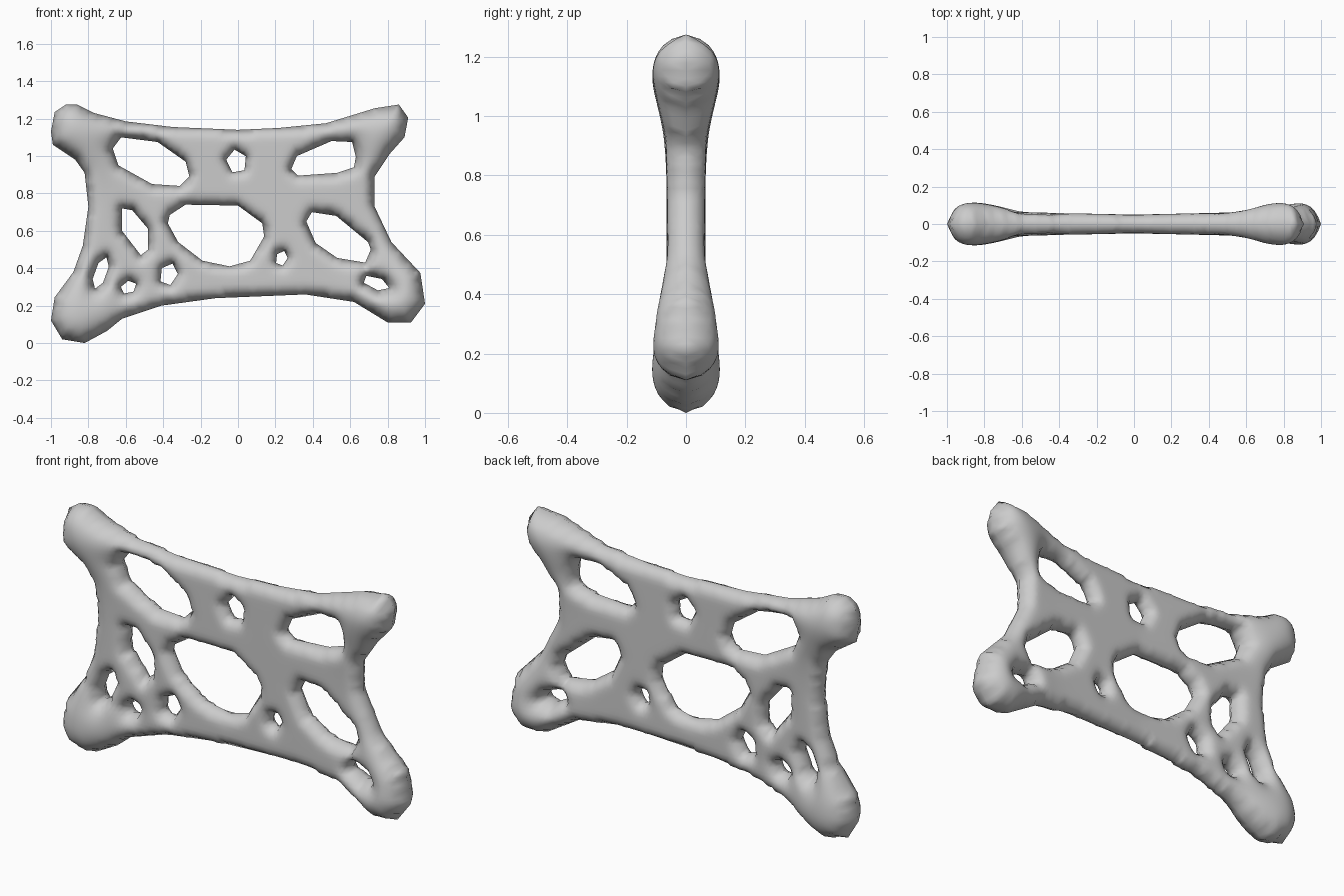
import bpy, math
from mathutils import Vector as V
from mathutils.geometry import delaunay_2d_cdt

if "Cube" in bpy.data.objects:
    bpy.data.objects.remove(bpy.data.objects["Cube"])

# Outer silhouette of the plate (x, z)
OUTLINE = [(-.98, 1.235), (-.92, 1.275), (-.86, 1.275), (-.77, 1.23), (-.6, 1.185),
           (-.35, 1.155), (0, 1.14), (.22, 1.15), (.47, 1.175), (.73, 1.255), (.86, 1.275),
           (.91, 1.205), (.89, 1.1), (.81, 1.01), (.73, .89), (.73, .73), (.82, .54),
           (.975, .375), (1, .21), (.925, .11), (.8, .11), (.62, .22), (.36, .26),
           (-.12, .24), (-.41, .2), (-.62, .13), (-.7, .065), (-.82, 0), (-.94, .02),
           (-1, .12), (-.98, .245), (-.88, .38), (-.83, .52), (-.8, .73), (-.82, .91),
           (-.87, .98), (-.99, 1.06), (-1, 1.13)]

# Large irregular windows
UPPER_LEFT = [(-.625, 1.1), (-.43, 1.075), (-.28, .97), (-.26, .89), (-.31, .84),
              (-.46, .85), (-.64, .95), (-.67, 1.04)]
UPPER_RIGHT = [(.5, 1.08), (.61, 1.075), (.63, .995), (.62, .94), (.53, .91),
               (.32, .895), (.285, .93), (.315, 1.0)]
CENTRE = [(-.28, .74), (0, .735), (.13, .64), (.14, .57), (.065, .44), (-.045, .41),
          (-.19, .44), (-.32, .54), (-.375, .64), (-.365, .685)]
LEFT = [(-.62, .72), (-.565, .71), (-.48, .61), (-.48, .5), (-.52, .47), (-.62, .6)]
RIGHT = [(.395, .7), (.525, .68), (.695, .54), (.71, .5), (.68, .43), (.53, .455),
         (.415, .535), (.365, .65)]

# Small windows: centre x, centre z, half length, half width, tilt in degrees, sides
SMALL = [(-.007, .97, .065, .056, 100, 5), (.233, .453, .042, .032, 70, 5),
         (-.734, .375, .09, .034, 70, 6), (-.585, .298, .045, .034, 25, 5),
         (-.371, .367, .062, .048, 70, 5), (.737, .32, .076, .034, -20, 5)]

# Knob centres
KNOBS = [V((-.87, 1.14)), (V((.8, 1.15))), V((.88, .23)), V((-.86, .14))]


def small_window(cx, cz, a, b, tilt, n):
    t = math.radians(tilt)
    pts = []
    for i in range(n):
        u = 2 * math.pi * i / n
        p, q = a * math.cos(u), b * math.sin(u)
        pts.append((cx + p * math.cos(t) - q * math.sin(t),
                    cz + p * math.sin(t) + q * math.cos(t)))
    return pts


loops = [OUTLINE, UPPER_LEFT, UPPER_RIGHT, CENTRE, LEFT, RIGHT]
loops += [small_window(*s) for s in SMALL]
segments = [(l[i - 1], l[i]) for l in loops for i in range(len(l))]


def inside(x, z):
    hit = False
    for (ax, az), (bx, bz) in segments:
        if (az > z) != (bz > z) and x < ax + (z - az) * (bx - ax) / (bz - az):
            hit = not hit
    return hit


def rim_distance(x, z):
    best = 9
    for (ax, az), (bx, bz) in segments:
        dx, dz = bx - ax, bz - az
        t = max(0, min(1, ((x - ax) * dx + (z - az) * dz) / (dx * dx + dz * dz)))
        best = min(best, (x - ax - t * dx) ** 2 + (z - az - t * dz) ** 2)
    return math.sqrt(best)


def half_thickness(x, z, d):
    h = .05 + .015 * min(1, abs(x) / .7)
    h += .05 * max(math.exp(-((V((x, z)) - k).length / .2) ** 2) for k in KNOBS)
    t = min(1, d / (1.15 * h))
    return h * (1 - (1 - t) ** 2.3) ** (1 / 2.3)


# Planar layout: subdivided rims plus an interior grid
pts, edges = [], []
for loop in loops:
    first = len(pts)
    for i, p in enumerate(loop):
        a, b = V(p), V(loop[(i + 1) % len(loop)])
        n = max(1, round((b - a).length / .025))
        pts += [a.lerp(b, k / n) for k in range(n)]
    count = len(pts) - first
    edges += [(first + i, first + (i + 1) % count) for i in range(count)]
step = .021
for i in range(int(2 / step) + 1):
    for j in range(int(1.28 / step) + 1):
        x, z = -1 + (i + .5 * (j % 2)) * step, j * step
        if inside(x, z) and rim_distance(x, z) > .01:
            pts.append(V((x, z)))
flat, _, tris = delaunay_2d_cdt(pts, edges, [], 0, 1e-5)[:3]

# Inflate into front and back skins that meet at the rims
dist = [rim_distance(p.x, p.y) for p in flat]
verts, back = [], []
for p, d in zip(flat, dist):
    y = half_thickness(p.x, p.y, d) if d > 1e-3 else 0
    verts.append((p.x, -y, p.y))
for i, d in enumerate(dist):
    if d > 1e-3:
        back.append(len(verts))
        x, y, z = verts[i]
        verts.append((x, -y, z))
    else:
        back.append(i)
faces = []
for t in tris:
    c = sum((flat[i] for i in t), V((0, 0))) / len(t)
    if inside(c.x, c.y) and any(back[i] != i for i in t):
        faces.append(tuple(t))
        faces.append(tuple(back[i] for i in reversed(t)))

mesh = bpy.data.meshes.new("bracket_plate")
mesh.from_pydata(verts, [], faces)
mesh.validate()
plate = bpy.data.objects.new("bracket_plate", mesh)
bpy.context.collection.objects.link(plate)

# Drop loose points, relax the skin slightly, shade smooth
import bmesh
bm = bmesh.new()
bm.from_mesh(mesh)
bmesh.ops.delete(bm, geom=[v for v in bm.verts if not v.link_faces], context='VERTS')
bmesh.ops.recalc_face_normals(bm, faces=bm.faces)
for _ in range(2):
    soft = [v for v in bm.verts if abs(v.co.y) > 1e-4]
    bmesh.ops.smooth_vert(bm, verts=soft, factor=.5, use_axis_y=True)
for f in bm.faces:
    f.smooth = True
bm.to_mesh(mesh)
bm.free()
